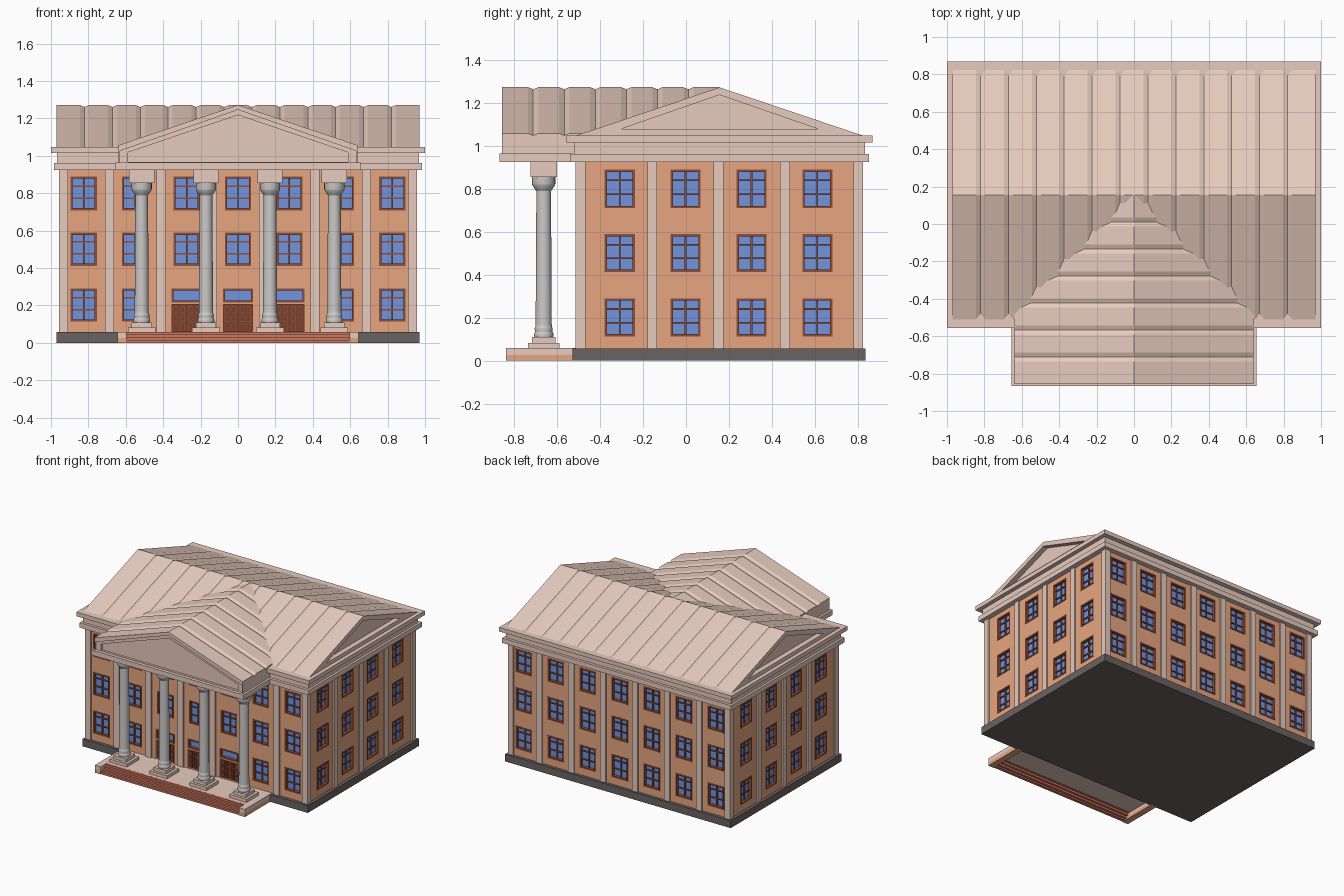
import bpy, bmesh, math
from mathutils import Vector

if "Cube" in bpy.data.objects:
    bpy.data.objects.remove(bpy.data.objects["Cube"])


def material(name, r, g, b):
    m = bpy.data.materials.new(name)
    lin = [((c / 255 + 0.055) / 1.055) ** 2.4 for c in (r, g, b)]
    m.diffuse_color = (*lin, 1)
    m.use_nodes = True
    m.node_tree.nodes["Principled BSDF"].inputs["Base Color"].default_value = m.diffuse_color
    return m


TRIM = material("pale stone", 231, 204, 191)
WALL = material("orange plaster", 230, 166, 128)
PLINTH = material("dark grey stone", 106, 99, 97)
GLASS = material("blue glass", 116, 148, 222)
FRAME = material("brown frame", 144, 80, 54)
DOOR = material("dark brown door", 122, 62, 44)
STEP = material("red brown brick", 208, 120, 96)
COLUMN = material("column grey", 204, 201, 199)

parts = {}
DY = 0.003   # overall shift that centres the model


def box(name, mat, x0, x1, y0, y1, z0, z1):
    """Collect a box into the named part."""
    bm = parts.setdefault(name, (bmesh.new(), mat))[0]
    vs = bmesh.ops.create_cube(bm, size=1)["verts"]
    for v in vs:
        v.co = Vector(((x0 + x1) / 2 + v.co.x * (x1 - x0),
                       (y0 + y1) / 2 + v.co.y * (y1 - y0),
                       (z0 + z1) / 2 + v.co.z * (z1 - z0)))


def finish(name, bm, mat):
    bmesh.ops.recalc_face_normals(bm, faces=bm.faces)
    bmesh.ops.translate(bm, verts=bm.verts, vec=(0, DY, 0))
    me = bpy.data.meshes.new(name)
    bm.to_mesh(me)
    bm.free()
    me.materials.append(mat)
    ob = bpy.data.objects.new(name, me)
    bpy.context.collection.objects.link(ob)
    return ob


WX, WY0, WY1 = 0.945, -0.505, 0.81   # wall planes
DEEP = 0.02                          # depth of window openings


def wall_box(name, mat, side, u0, u1, z0, z1, d, e=-0.005):
    """Box on a wall: u along the wall, from depth e outwards to d."""
    if side == "front":
        box(name, mat, u0, u1, WY0 - d, WY0 - e, z0, z1)
    elif side == "back":
        box(name, mat, u0, u1, WY1 + e, WY1 + d, z0, z1)
    elif side == "right":
        box(name, mat, WX + e, WX + d, u0, u1, z0, z1)
    else:
        box(name, mat, -WX - d, -WX - e, u0, u1, z0, z1)


def window(side, u, z0, z1, w=0.14, bars=True):
    h, t = w / 2, 0.011
    fn, bn = side + "_window_frames", side + "_window_bars"
    wall_box("cutter", WALL, side, u - h + 0.002, u + h - 0.002, z0 + 0.002, z1 - 0.002, 0.05, -DEEP - 0.008)
    wall_box(side + "_window_glass", GLASS, side, u - h + t / 2, u + h - t / 2,
             z0 + t / 2, z1 - t / 2, -DEEP, -DEEP - 0.007)
    for a, b, c, d in ((u - h, u - h + t, z0, z1), (u + h - t, u + h, z0, z1),
                       (u - h + t, u + h - t, z0, z0 + t), (u - h + t, u + h - t, z1 - t, z1)):
        wall_box(fn, FRAME, side, a, b, c, d, 0.003, -DEEP - 0.007)
    if bars:
        wall_box(bn, FRAME, side, u - 0.004, u + 0.004, z0 + t, z1 - t, -DEEP + 0.009, -DEEP - 0.003)
        for f in (0.36, 0.72):
            z = z0 + f * (z1 - z0)
            wall_box(bn, FRAME, side, u - h + t, u + h - t, z - 0.004, z + 0.004, -DEEP + 0.008, -DEEP - 0.003)


# Main body, plinth and stepped cornice
box("walls", WALL, -WX, WX, WY0, WY1, 0.05, 0.94)
box("plinth", PLINTH, -0.97, 0.97, -0.53, 0.833, 0, 0.057)
box("cornice_lower", TRIM, -0.985, 0.985, -0.543, 0.849, 0.924, 0.962)
box("cornice_middle", TRIM, -0.968, 0.968, -0.522, 0.829, 0.962, 1.015)
box("cornice_upper", TRIM, -1.0, 1.0, -0.56, 0.865, 1.015, 1.047)

# Pilasters, wrapping the corners
for sx in (-1, 1):
    for y0, y1 in ((WY0 - 0.011, WY0 + 0.034), (WY1 - 0.034, WY1 + 0.011)):
        xs = sorted((sx * 0.91, sx * 0.956))
        box("corner_pilasters", TRIM, *xs, y0, y1, 0.055, 0.93)
for side in ("front", "back"):
    for i in range(6):
        u = -0.6875 + i * 0.275
        wall_box("pilasters", TRIM, side, u - 0.024, u + 0.024, 0.055, 0.93, 0.011)
for side in ("left", "right"):
    for u in (-0.16, 0.149, 0.457):
        wall_box("pilasters", TRIM, side, u - 0.023, u + 0.023, 0.055, 0.93, 0.011)

# Windows on three floors, with doors in the middle of the front
for z0, z1 in ((0.113, 0.29), (0.412, 0.589), (0.709, 0.889)):
    for i in range(7):
        u = -0.825 + i * 0.275
        window("back", u, z0, z1)
        if z0 > 0.2 or abs(u) > 0.4:
            window("front", u, z0, z1)
    for u in (-0.311, -0.005, 0.302, 0.608):
        window("left", u, z0, z1)
        window("right", u, z0, z1)

for u in (-0.275, 0, 0.275):
    window("front", u, 0.216, 0.29, 0.16, False)
    wall_box("cutter", WALL, "front", u - 0.078, u + 0.078, 0.062, 0.204, 0.05, -0.03)
    wall_box("doors", DOOR, "front", u - 0.079, u + 0.079, 0.055, 0.205, -0.014, -0.031)
    for s in (-0.04, 0.04):
        for c in (-0.018, 0.018):
            for z in (0.066, 0.112, 0.158):
                wall_box("door_panels", FRAME, "front", u + s + c - 0.013, u + s + c + 0.013,
                         z, z + 0.038, -0.010, -0.02)
                wall_box("door_panel_centres", DOOR, "front", u + s + c - 0.009, u + s + c + 0.009,
                         z + 0.004, z + 0.034, -0.006, -0.016)

# Portico platform, hollow underneath, with side cheeks and steps
box("platform_top", TRIM, -0.596, 0.596, -0.765, -0.50, 0.042, 0.059)
for s in (-1, 1):
    xs = sorted((s * 0.595, s * 0.645))
    box("cheek_base", WALL, *xs, -0.84, -0.52, 0, 0.027)
    box("cheek_top", TRIM, *xs, -0.84, -0.50, 0.027, 0.059)
for i in range(4):
    y = -0.836 + i * 0.018
    box("steps", STEP, -0.596, 0.596, y, y + 0.024, max(0, i * 0.0147 - 0.004), (i + 1) * 0.0147)

# Columns: square bases, turned shafts, square caps
CY = -0.665
profile = [(0, 0.105), (0.043, 0.105), (0.045, 0.114), (0.045, 0.124), (0.041, 0.133),
           (0.042, 0.15), (0.038, 0.158), (0.0375, 0.17), (0.034, 0.788),
           (0.038, 0.794), (0.042, 0.800), (0.053, 0.817), (0.054, 0.822), (0.054, 0.857), (0, 0.857)]
for x in (-0.515, -0.171, 0.171, 0.515):
    box("column_bases", TRIM, x - 0.074, x + 0.074, CY - 0.074, CY + 0.074, 0.055, 0.083)
    box("column_bases", TRIM, x - 0.054, x + 0.054, CY - 0.054, CY + 0.054, 0.083, 0.109)
    box("column_caps", TRIM, x - 0.068, x + 0.068, CY - 0.062, CY + 0.062, 0.855, 0.93)
    bm = bmesh.new()
    vs = [bm.verts.new((x + r, CY, z)) for r, z in profile]
    es = [bm.edges.new(p) for p in zip(vs, vs[1:])]
    bmesh.ops.spin(bm, geom=vs + es, cent=(x, CY, 0), axis=(0, 0, 1), angle=math.tau, steps=24)
    bmesh.ops.remove_doubles(bm, verts=bm.verts, dist=0.0005)
    ob = finish("column_shaft", bm, COLUMN)
    bpy.context.view_layer.objects.active = ob
    ob.select_set(True)
    bpy.ops.object.shade_smooth_by_angle(angle=math.radians(25))
    ob.select_set(False)

# Portico lower beam
box("portico_beam", TRIM, -0.655, 0.655, -0.87, -0.53, 0.924, 0.963)


def panel_roof(name, sections, a, b, n, place, low):
    """Gable roof lofted along its length: grooved panels, stepped gable ends.
    sections: (outline, distance in from the end), outermost last."""
    chamfer, depth = 0.024, 0.010
    outer = sections[-1][0]
    rings = [(s, a + d, 0) for s, d in sections]
    for i in range(1, n):
        t = a + (b - a) * i / n
        rings += [(outer, t - chamfer, 0), (outer, t, depth), (outer, t + chamfer, 0)]
    rings += [(s, b - d, 0) for s, d in reversed(sections)]
    bm = bmesh.new()
    loops = [[bm.verts.new(place(t, u, z - d if z > low else z)) for u, z in sec]
             for sec, t, d in rings]
    for p, q in zip(loops, loops[1:]):
        for k in range(len(p)):
            j = (k + 1) % len(p)
            bm.faces.new((p[k], p[j], q[j], q[k]))
    bm.faces.new(loops[0])
    bm.faces.new(loops[-1])
    return finish(name, bm, TRIM)


def house(w, z0, z1, z2):
    """Five-point gable outline."""
    return [(-w, z0), (-w, z1), (0, z2), (w, z1), (w, z0)]


# Main roof along x, portico roof along y
gable = [(-0.306, 1.077), (0.153, 1.236), (0.612, 1.077)]
panel_roof("main_roof", [(gable, 0.04), (gable, 0),
                         ([(-0.522, 1.044), (0.153, 1.271), (0.828, 1.044)], 0)],
           -0.97, 0.97, 13, lambda t, u, z: (t, u, z), 0)
tympanum, rake = house(0.588, 0.966, 1.018, 1.218), house(0.632, 0.962, 1.026, 1.246)
panel_roof("portico_roof", [(tympanum, 0.03), (tympanum, 0.013), (rake, 0.013), (rake, 0),
                            (house(0.638, 0.961, 1.057, 1.272), 0)],
           -0.858, 0.153, 7, lambda t, u, z: (u, t, z), 1.05)

made = {name: finish(name, bm, mat) for name, (bm, mat) in parts.items()}

# Cut the window and door openings into the walls
walls, cutter = made["walls"], made["cutter"]
mod = walls.modifiers.new("openings", "BOOLEAN")
mod.operation, mod.solver, mod.object = "DIFFERENCE", "EXACT", cutter
bpy.context.view_layer.update()
dg = bpy.context.evaluated_depsgraph_get()
cut_mesh = bpy.data.meshes.new_from_object(walls.evaluated_get(dg))
walls.modifiers.clear()
walls.data = cut_mesh
bpy.data.objects.remove(cutter)
